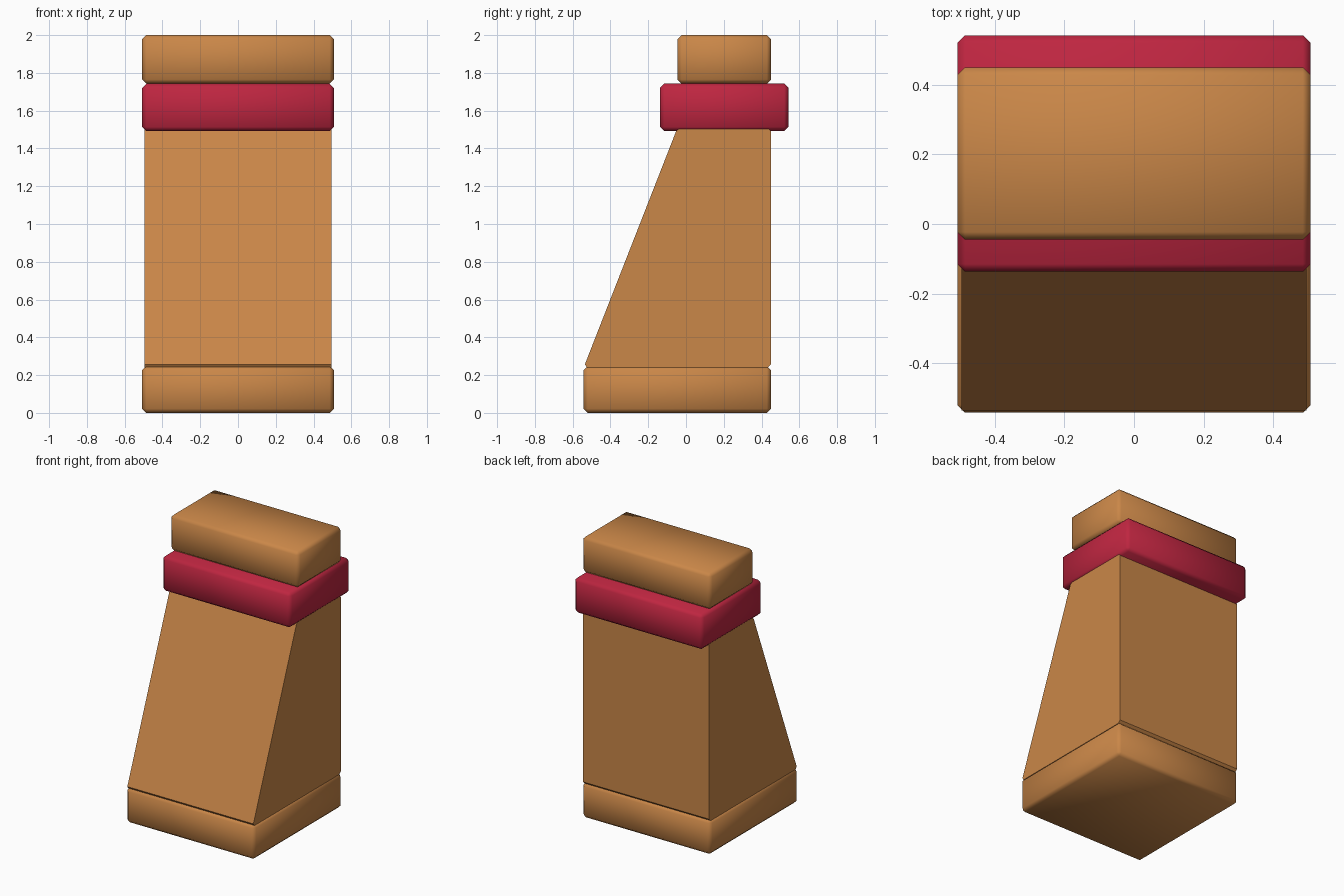
import bpy, bmesh

if "Cube" in bpy.data.objects:
    bpy.data.objects.remove(bpy.data.objects["Cube"])


def material(name, rgb):
    m = bpy.data.materials.new(name)
    m.diffuse_color = (*rgb, 1)
    m.use_nodes = True
    m.node_tree.nodes["Principled BSDF"].inputs["Base Color"].default_value = m.diffuse_color
    return m


wood = material("warm wood", (0.59, 0.242, 0.065))
red = material("crimson", (0.52, 0.019, 0.052))


def prism(name, profile, half_width, mat, bevel, all_edges=True):
    """Extrude a (y, z) side profile across x and chamfer its edges."""
    bm = bmesh.new()
    face = bm.faces.new([bm.verts.new((-half_width, y, z)) for y, z in profile])
    ext = bmesh.ops.extrude_face_region(bm, geom=[face])["geom"]
    bmesh.ops.translate(bm, vec=(2 * half_width, 0, 0),
                        verts=[v for v in ext if isinstance(v, bmesh.types.BMVert)])
    bmesh.ops.recalc_face_normals(bm, faces=bm.faces)
    # either every edge, or only the ones running across the width
    edges = [e for e in bm.edges
             if all_edges or abs(e.verts[0].co.x - e.verts[1].co.x) > half_width]
    bmesh.ops.bevel(bm, geom=edges, offset=bevel, segments=1,
                    affect='EDGES', profile=0.5)
    for f in bm.faces:
        f.smooth = all_edges
    mesh = bpy.data.meshes.new(name)
    bm.to_mesh(mesh)
    bm.free()
    mesh.materials.append(mat)
    obj = bpy.data.objects.new(name, mesh)
    bpy.context.collection.objects.link(obj)
    return obj


def block(name, y0, y1, z0, z1, mat):
    return prism(name, [(y0, z0), (y1, z0), (y1, z1), (y0, z1)], 0.507, mat, 0.022)


# Stacked slabs
block("base_slab", -0.542, 0.45, 0.0, 0.248, wood)
block("red_band", -0.137, 0.542, 1.492, 1.743, red)
block("top_slab", -0.045, 0.45, 1.743, 2.0, wood)

# Sloped body with an upright back
prism("sloped_body", [(-0.542, 0.24), (0.45, 0.24), (0.45, 1.51), (-0.045, 1.51)],
      0.496, wood, 0.018, all_edges=False)
